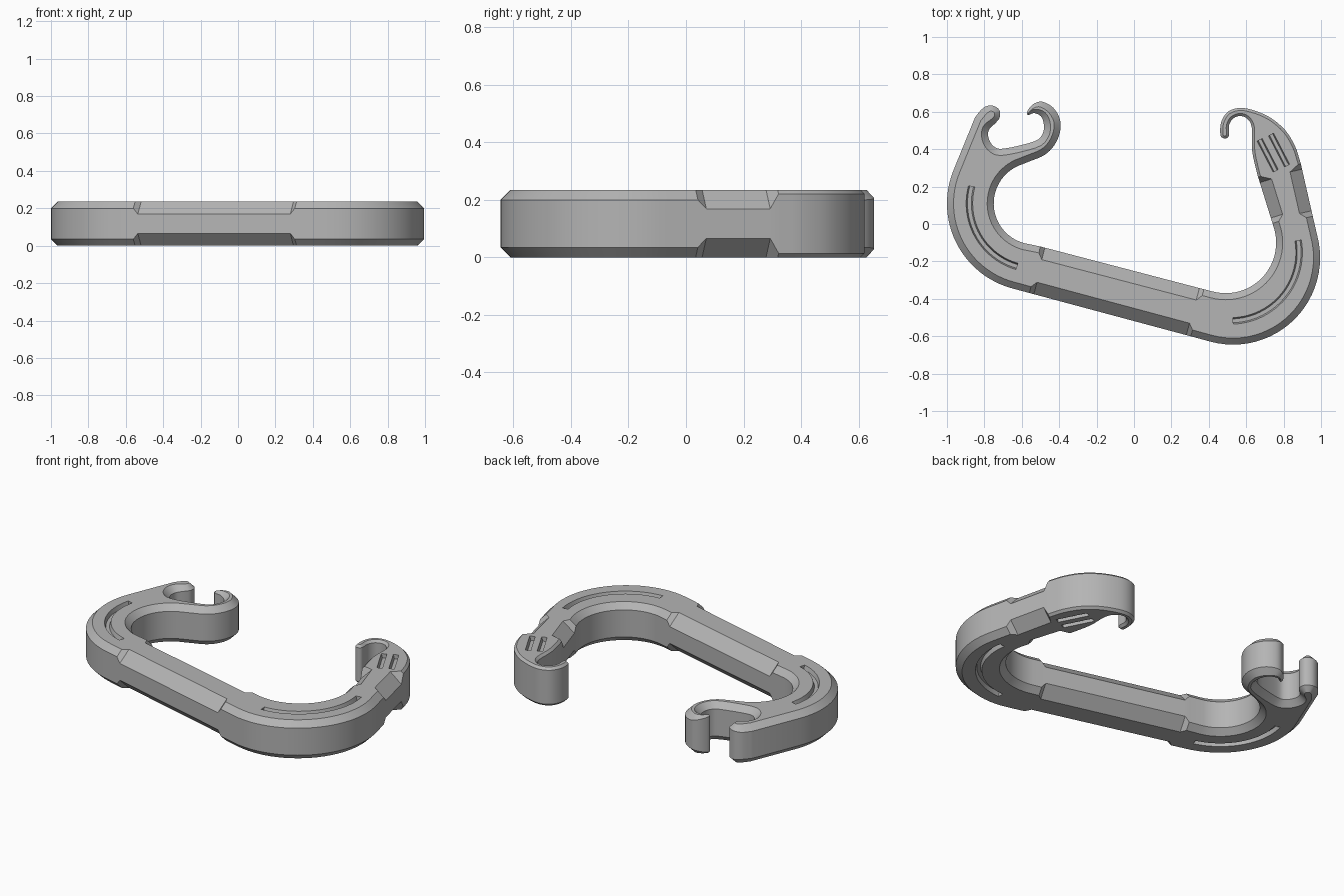
import bpy, bmesh, math
from mathutils import Vector

if "Cube" in bpy.data.objects:
    bpy.data.objects.remove(bpy.data.objects["Cube"])

H = 0.235           # body thickness
C, R, N = 0.035, 0.066, 0.014   # normal, recess and nose chamfers

grey = bpy.data.materials.new("grey plastic")
grey.diffuse_color = (0.46, 0.46, 0.46, 1)
grey.use_nodes = True
grey.node_tree.nodes["Principled BSDF"].inputs["Base Color"].default_value = grey.diffuse_color


def arc(cx, cy, r, a0, a1, n=24, c=C):
    out = []
    for i in range(n + 1):
        a = math.radians(a0 + (a1 - a0) * i / n)
        out.append((cx + r * math.cos(a), cy + r * math.sin(a), c))
    return out


def recess(p, q, f0, f1, c0=C, c1=C, step=0.025):
    """Straight run from p to q with a deeper chamfer between f0 and f1."""
    p, q = Vector(p), Vector(q)
    s = step / (q - p).length
    return [(*p.lerp(q, f), c) for f, c in ((f0, c0), (f0 + s, R), (f1 - s, R), (f1, c1))]


def spline(pts, c, n=4):
    """Smooth curve through points; a third value overrides the chamfer."""
    p = [Vector((*k, c)) if len(k) == 2 else Vector(k) for k in pts]
    p = [p[0]] + p + [p[-1]]
    out = []
    for a, b, d, e in zip(p, p[1:], p[2:], p[3:]):
        for i in range(n):
            t = i / n
            out.append(tuple(0.5 * (2 * b + (d - a) * t + (2 * a - 5 * b + 4 * d - e) * t * t
                                    + (3 * b - a - 3 * d + e) * t ** 3)))
    return out + [tuple(p[-1])]


def make(name, bm):
    bmesh.ops.recalc_face_normals(bm, faces=bm.faces)
    me = bpy.data.meshes.new(name)
    bm.to_mesh(me)
    bm.free()
    ob = bpy.data.objects.new(name, me)
    bpy.context.collection.objects.link(ob)
    me.materials.append(grey)
    return ob


# Outline, counter-clockwise, each point carrying its chamfer size
outline = arc(-0.53, 0.11, 0.47, 158, 255)                              # left bend, outside
outline += recess((-0.652, -0.344), (0.41, -0.629), 0.087, 0.90)        # spine, outside
outline += arc(0.53, -0.18, 0.465, 255, 375)                            # right bend, outside
outline += recess((0.979, -0.06), (0.89, 0.33), 0.26, 0.98, C, N, 0.03) # neck, outside
outline += spline([(0.885, 0.345), (0.862, 0.414), (0.81, 0.50), (0.727, 0.57), (0.63, 0.611),
                   (0.556, 0.62), (0.497, 0.596), (0.465, 0.54), (0.463, 0.473),
                   (0.487, 0.457), (0.508, 0.473), (0.508, 0.527), (0.53, 0.564),
                   (0.567, 0.577), (0.604, 0.564), (0.63, 0.515), (0.632, 0.39),
                   (0.66, 0.262)], N)                                   # nose hook
outline += recess((0.664, 0.25), (0.751, -0.03), 0.0, 0.88, N, C, 0.03) # neck, inside
outline += arc(0.49, -0.10, 0.27, 15, -105)                             # right bend, inside
outline += recess((0.42, -0.361), (-0.586, -0.098), 0.046, 0.915)       # spine, inside
outline += arc(-0.53, 0.11, 0.22, 255, 108)                             # left bend, inside
outline += spline([(-0.55, 0.338), (-0.48, 0.368), (-0.428, 0.418), (-0.396, 0.49),
                   (-0.396, 0.56), (-0.433, 0.623), (-0.492, 0.654, 0.03),
                   (-0.54, 0.64, 0.02), (-0.572, 0.60, 0.01), (-0.565, 0.582, 0.01),
                   (-0.535, 0.593, 0.02), (-0.497, 0.575, 0.03), (-0.482, 0.53),
                   (-0.49, 0.48), (-0.535, 0.441), (-0.695, 0.403), (-0.75, 0.415),
                   (-0.778, 0.46), (-0.775, 0.505), (-0.74, 0.54, 0.03),
                   (-0.718, 0.57, 0.03), (-0.72, 0.61, 0.03), (-0.76, 0.634, 0.03),
                   (-0.807, 0.62), (-0.85, 0.57)], C)                   # latch cup and tip

# Drop doubled points
clean = []
for p in outline:
    if not clean or math.dist(p[:2], clean[-1][:2]) > 0.002:
        clean.append(p)


def inset(i):
    a, b, d = (Vector(clean[k % len(clean)][:2]) for k in (i - 1, i, i + 1))
    u, v = (b - a).normalized(), (d - b).normalized()
    m = Vector((-u.y - v.y, u.x + v.x)).normalized()
    return b + m * clean[i][2] / max(0.75, m.dot(Vector((-u.y, u.x))))


# Body: chamfered slab lofted through four rings
bm = bmesh.new()
rings = [[], [], [], []]
for i, (x, y, c) in enumerate(clean):
    q = inset(i)
    for ring, co in zip(rings, ((q.x, q.y, 0), (x, y, c), (x, y, H - c), (q.x, q.y, H))):
        ring.append(bm.verts.new(co))
n = len(clean)
for lo, hi in zip(rings, rings[1:]):
    for i in range(n):
        j = (i + 1) % n
        bm.faces.new((lo[i], lo[j], hi[j], hi[i]))
bm.faces.new(rings[0][::-1])
bm.faces.new(rings[3])
body = make("clip_body", bm)


def groove(bm, path, w, z, out, depth=0.025):
    """Tapered trench along a path; out is +1 on the top face, -1 below."""
    p = [Vector(k[:2]) for k in path]
    rows = []
    for i, k in enumerate(p):
        t = (p[min(i + 1, len(p) - 1)] - p[max(i - 1, 0)]).normalized()
        s = Vector((-t.y, t.x))
        rows.append([bm.verts.new((*(k + s * o), z + out * h)) for o, h in
                     ((-w * 0.6, 0.01), (w * 0.6, 0.01), (w * 0.3, -depth), (-w * 0.3, -depth))])
    for a, b in zip(rows, rows[1:]):
        for i in range(4):
            j = (i + 1) % 4
            bm.faces.new((a[i], a[j], b[j], b[i]))
    bm.faces.new(rows[0])
    bm.faces.new(rows[-1][::-1])


# Grooves on both faces: two bend arcs and two grip slots
bm = bmesh.new()
for z, out in ((H, 1), (0, -1)):
    groove(bm, arc(-0.53, 0.11, 0.35, 165, 254), 0.034, z, out)
    groove(bm, arc(0.517, -0.152, 0.366, -88, 10), 0.034, z, out)
    groove(bm, [(0.672, 0.45), (0.757, 0.285)], 0.03, z, out)
    groove(bm, [(0.733, 0.478), (0.818, 0.313)], 0.03, z, out)
cutter = make("groove_cutter", bm)
cutter.hide_render = True

mod = body.modifiers.new("grooves", "BOOLEAN")
mod.operation, mod.solver, mod.object = "DIFFERENCE", "EXACT", cutter
bpy.context.view_layer.objects.active = body
body.select_set(True)
bpy.ops.object.modifier_apply(modifier=mod.name)
bpy.data.objects.remove(cutter)
bpy.ops.object.shade_smooth_by_angle(angle=math.radians(28))
